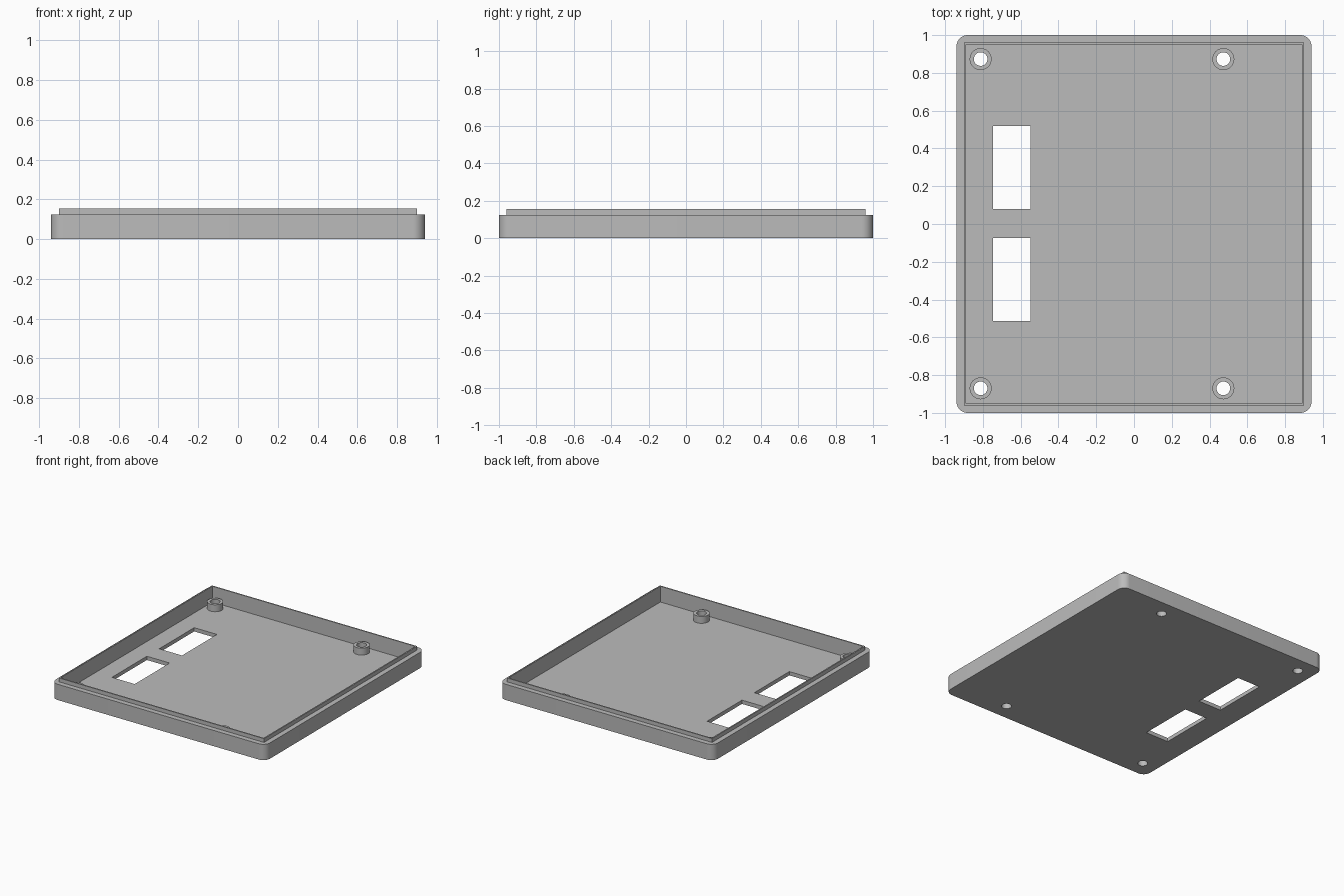
import bpy, bmesh, math
from mathutils import Matrix, Vector

default = bpy.data.objects.get("Cube")
if default:
    bpy.data.objects.remove(default, do_unlink=True)

FLOOR = 0.03
BOSS_TOP = 0.085
HOLE_R = 0.036
BOSS_R = 0.058
BOSSES = [(x, y) for x in (-0.812, 0.473) for y in (-0.87, 0.873)]

gray = bpy.data.materials.new("light gray plastic")
gray.use_nodes = True
gray.diffuse_color = (0.5, 0.5, 0.5, 1)
gray.node_tree.nodes["Principled BSDF"].inputs["Base Color"].default_value = (0.5, 0.5, 0.5, 1)


def add_object(name, bm):
    bmesh.ops.recalc_face_normals(bm, faces=bm.faces)
    mesh = bpy.data.meshes.new(name)
    bm.to_mesh(mesh)
    bm.free()
    mesh.materials.append(gray)
    obj = bpy.data.objects.new(name, mesh)
    bpy.context.collection.objects.link(obj)
    return obj


def box(name, low, high, radius=0):
    """Box between two corners, with optionally rounded upright edges."""
    low, high = Vector(low), Vector(high)
    bm = bmesh.new()
    bmesh.ops.create_cube(bm, size=1, matrix=Matrix.Translation((low + high) / 2)
                          @ Matrix.Diagonal((*(high - low), 1)))
    if radius:
        upright = [e for e in bm.edges
                   if abs(e.verts[0].co.z - e.verts[1].co.z) > 0.01]
        bmesh.ops.bevel(bm, geom=upright, offset=radius, segments=10,
                        profile=0.5, affect='EDGES')
    return add_object(name, bm)


def cylinder(name, x, y, radius, low, high):
    bm = bmesh.new()
    bmesh.ops.create_cone(bm, cap_ends=True, segments=48, radius1=radius, radius2=radius,
                          depth=high - low,
                          matrix=Matrix.Translation((x, y, (low + high) / 2)))
    return add_object(name, bm)


def combine(target, tool, operation):
    """Apply a boolean to the target and discard the tool."""
    tool.hide_render = True
    mod = target.modifiers.new("boolean", 'BOOLEAN')
    mod.operation = operation
    mod.solver = 'EXACT'
    mod.object = tool
    graph = bpy.context.evaluated_depsgraph_get()
    mesh = bpy.data.meshes.new_from_object(target.evaluated_get(graph))
    target.modifiers.clear()
    target.data = mesh
    bpy.data.objects.remove(tool, do_unlink=True)


def smooth(obj):
    bpy.ops.object.select_all(action='DESELECT')
    obj.select_set(True)
    bpy.context.view_layer.objects.active = obj
    bpy.ops.object.shade_smooth_by_angle(angle=math.radians(30))


# Tray with rounded outer corners, thin raised lip and square-cornered cavity
tray = box("tray", (-0.94, -1, 0), (0.94, 1, 0.125), radius=0.06)
combine(tray, box("lip", (-0.9, -0.96, 0.06), (0.9, 0.96, 0.155)), 'UNION')
combine(tray, box("cavity", (-0.89, -0.95, FLOOR), (0.89, 0.95, 0.3)), 'DIFFERENCE')

# Two rectangular windows in the floor
for low, high in ((-0.513, -0.075), (0.08, 0.518)):
    combine(tray, box("window_cutter", (-0.747, low, -0.1), (-0.547, high, 0.1)), 'DIFFERENCE')

# Screw holes through the floor
for x, y in BOSSES:
    combine(tray, cylinder("hole_cutter", x, y, HOLE_R, -0.1, 0.1), 'DIFFERENCE')
smooth(tray)

# Hollow standoffs around the screw holes
for i, (x, y) in enumerate(BOSSES):
    boss = cylinder(f"standoff_{i + 1}", x, y, BOSS_R, FLOOR, BOSS_TOP)
    combine(boss, cylinder("bore_cutter", x, y, HOLE_R, -0.1, 0.3), 'DIFFERENCE')
    smooth(boss)
